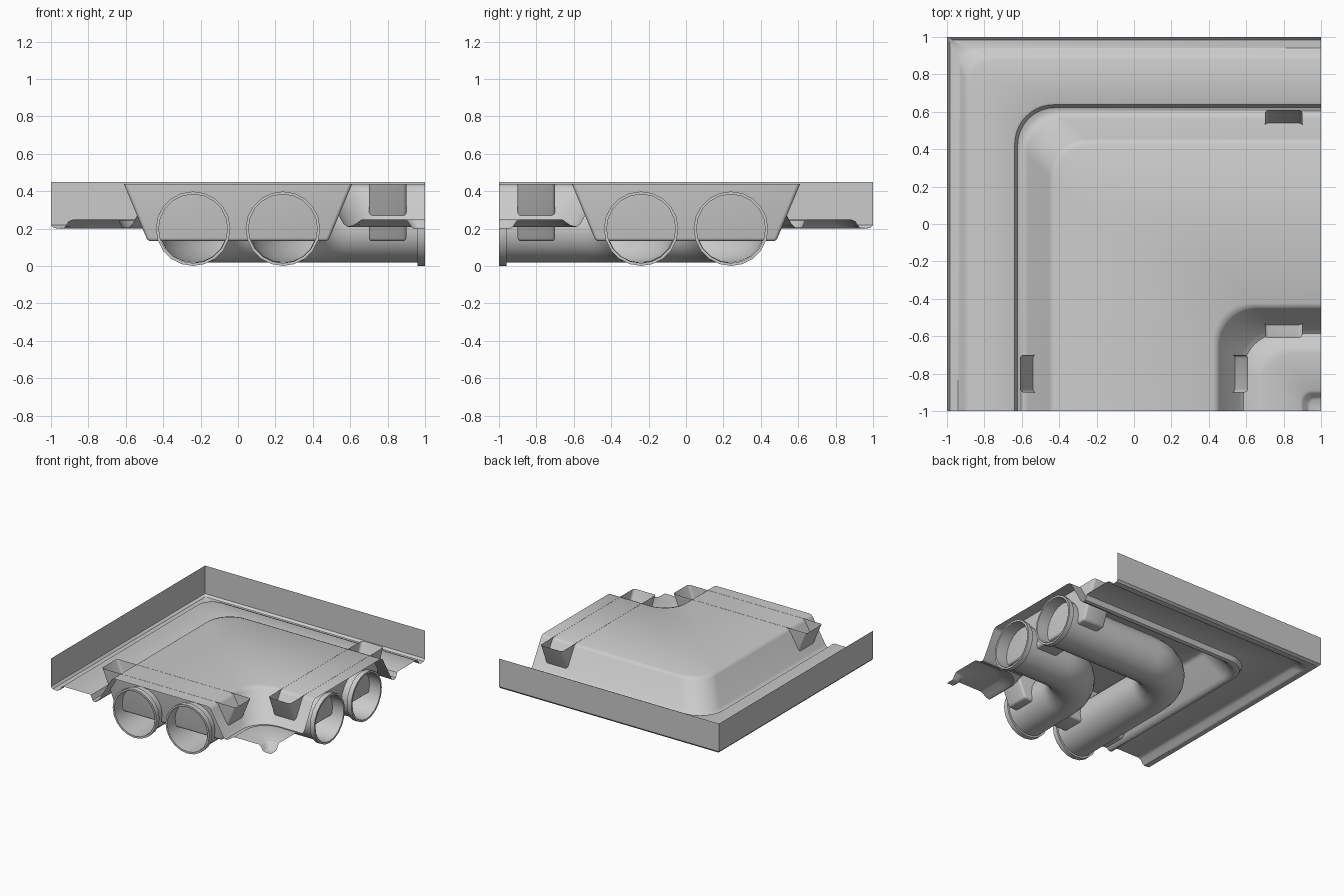
import bpy, bmesh, math

if "Cube" in bpy.data.objects:
    bpy.data.objects.remove(bpy.data.objects["Cube"])

SIDES = 20


def finish(name, bm, up=False):
    bmesh.ops.remove_doubles(bm, verts=bm.verts, dist=1e-5)
    bmesh.ops.recalc_face_normals(bm, faces=bm.faces)
    bm.normal_update()
    if up and sum(f.normal.z * f.calc_area() for f in bm.faces) < 0:
        bmesh.ops.reverse_faces(bm, faces=bm.faces)
    me = bpy.data.meshes.new(name)
    bm.to_mesh(me)
    bm.free()
    ob = bpy.data.objects.new(name, me)
    bpy.context.collection.objects.link(ob)
    bpy.ops.object.select_all(action='DESELECT')
    ob.select_set(True)
    bpy.context.view_layer.objects.active = ob
    bpy.ops.object.shade_smooth_by_angle(angle=math.radians(35))
    return ob


def grid(bm, rows, close_row=False, close_all=False):
    """Skin rows of points with quads."""
    vs = [[bm.verts.new(p) for p in row] for row in rows]
    n, m = len(vs), len(vs[0])
    for i in range(n if close_all else n - 1):
        a, b = vs[i], vs[(i + 1) % n]
        for j in range(m if close_row else m - 1):
            k = (j + 1) % m
            bm.faces.new((a[j], a[k], b[k], b[j]))


def corner_path(s, z, r, steps=10):
    """From the front edge, round the bend, to the right edge."""
    pts = [(s, -1, z)]
    for i in range(steps + 1):
        a = math.pi - math.pi / 2 * i / steps
        pts.append((s + r + r * math.cos(a), -s - r + r * math.sin(a), z))
    return pts + [(1, -s, z)]


def to_side(p):
    """Mirror a front-arm point onto the right arm."""
    return (-p[1], -p[0], p[2])


# Floor: kerb wall, outer walkway, raised deck, inner walkway
profile = [(-1, .45, 0), (-1, .22, 0), (-.985, .203, .01), (-.94, .2, .06),
           (-.925, .21, .1), (-.905, .24, .13), (-.88, .25, .15),
           (-.65, .25, .21), (-.638, .245, .21), (-.622, .207, .2), (-.605, .2, .2),
           (-.585, .205, .2), (-.565, .225, .2), (-.455, .415, .2), (-.445, .428, .2),
           (-.425, .437, .2), (.425, .437, .2), (.445, .428, .2), (.455, .415, .2),
           (.565, .225, .2), (.585, .21, .2), (.62, .22, .19), (.66, .248, .17),
           (.69, .25, .15), (.89, .25, .06), (.905, .24, .05), (.925, .21, .04),
           (.94, .2, .03), (1, .2, 0)]
bm = bmesh.new()
grid(bm, [corner_path(*p) for p in profile])
bmesh.ops.dissolve_degenerate(bm, dist=1e-5, edges=bm.edges)
finish("floor_corner", bm, up=True)

# Two bent pipes with a collar at each end
for label, s0 in (("outer", -.24), ("inner", .24)):
    bm = bmesh.new()
    ring = []
    for i in range(SIDES):
        a = 2 * math.pi * i / SIDES
        ds = .182 * math.cos(a)
        ring.append(corner_path(s0 + ds, .2 + .182 * math.sin(a), .34 - ds, 12))
    grid(bm, ring, close_all=True)
    finish(label + "_pipe", bm)

    for side in (False, True):
        bm = bmesh.new()
        rows = []
        for r, y in ((.184, -1), (.199, -1), (.199, -.96), (.184, -.96)):
            row = [(s0 + r * math.cos(2 * math.pi * i / SIDES), y,
                    .2 + r * math.sin(2 * math.pi * i / SIDES)) for i in range(SIDES)]
            rows.append([to_side(p) for p in row] if side else row)
        grid(bm, rows, close_row=True, close_all=True)
        finish(label + "_collar_" + ("right" if side else "front"), bm)

# Open-topped trapezoid cradles under the deck
for side in (False, True):
    bm = bmesh.new()
    rows = []
    for hx, z in ((.61, .438), (.482, .133)):
        row = [(-hx, -.9, z), (hx, -.9, z), (hx, -.7, z), (-hx, -.7, z)]
        rows.append([to_side(p) for p in row] if side else row)
    grid(bm, rows, close_row=True)
    bm.verts.ensure_lookup_table()
    bm.faces.new([bm.verts[i] for i in (4, 5, 6, 7)])
    bmesh.ops.recalc_face_normals(bm, faces=bm.faces)
    rounded = [e for e in bm.edges if len(e.link_faces) == 2]
    bmesh.ops.bevel(bm, geom=rounded, offset=.018, segments=3, profile=.5,
                    affect='EDGES')
    finish("cradle_" + ("right" if side else "front"), bm)
